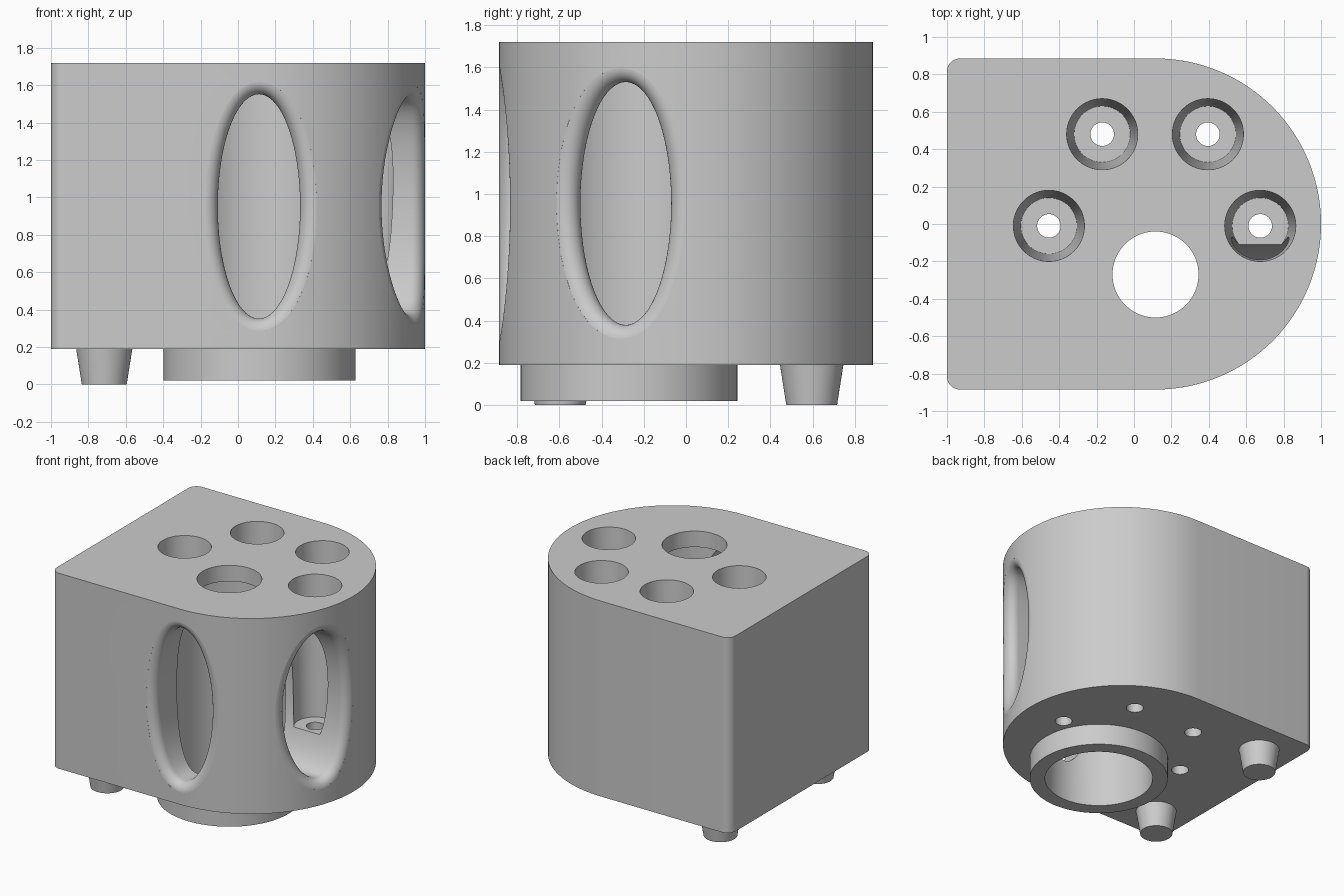
import bpy, bmesh, math
from mathutils import Vector

if "Cube" in bpy.data.objects:
    bpy.data.objects.remove(bpy.data.objects["Cube"], do_unlink=True)

grey = bpy.data.materials.new("plain grey")
grey.use_nodes = True
grey.diffuse_color = (0.6, 0.6, 0.6, 1)
grey.node_tree.nodes["Principled BSDF"].inputs["Base Color"].default_value = (0.6, 0.6, 0.6, 1)

ARC_X, ARC_R = 0.115, 0.885       # centre and radius of the rounded end
BASE, TOP = 0.19, 1.72            # block height range
BORE = (0.115, -0.27)             # bore axis
SEG = 96


def loft(name, rings):
    """Closed solid through a list of equal-length point rings."""
    bm = bmesh.new()
    loops = [[bm.verts.new(p) for p in ring] for ring in rings]
    n = len(loops[0])
    for a, b in zip(loops, loops[1:]):
        for i in range(n):
            j = (i + 1) % n
            bm.faces.new((a[i], a[j], b[j], b[i]))
    bm.faces.new(loops[0])
    bm.faces.new(loops[-1])
    bmesh.ops.recalc_face_normals(bm, faces=bm.faces)
    mesh = bpy.data.meshes.new(name)
    bm.to_mesh(mesh)
    bm.free()
    mesh.materials.append(grey)
    obj = bpy.data.objects.new(name, mesh)
    bpy.context.collection.objects.link(obj)
    return obj


def turned(name, x, y, profile):
    """Round part from (radius, z) pairs about a vertical axis."""
    turns = [math.tau * i / SEG for i in range(SEG)]
    return loft(name, [[(x + r * math.cos(t), y + r * math.sin(t), z) for t in turns]
                       for r, z in profile])


def activate(obj):
    bpy.ops.object.select_all(action="DESELECT")
    obj.select_set(True)
    bpy.context.view_layer.objects.active = obj


def cut(obj, cutter):
    cutter.hide_render = True
    mod = obj.modifiers.new("cut", "BOOLEAN")
    mod.operation, mod.solver, mod.object = "DIFFERENCE", "EXACT", cutter
    activate(obj)
    bpy.ops.object.modifier_apply(modifier=mod.name)
    bpy.data.objects.remove(cutter, do_unlink=True)


def window(name, axis, centre, half_w, half_h, fillet=0.07):
    """Elliptical tunnel with a rolled outer edge, facing the front or the left side."""
    front = axis == "front"
    out = Vector((0, -1, 0)) if front else Vector((1, 0, 0))
    side = Vector((1, 0, 0)) if front else Vector((0, 1, 0))
    steps = 12
    rings = [[] for _ in range(steps + 4)]
    for i in range(SEG):
        t = math.tau * i / SEG
        normal = (side * math.cos(t) / half_w + Vector((0, 0, math.sin(t) / half_h))).normalized()
        wall = centre + side * half_w * math.cos(t) + Vector((0, 0, half_h * math.sin(t)))
        ball = wall + normal * fillet
        # Rolling-ball centre lies on the block outline inset by the fillet
        inset = ARC_R - fillet
        if front:
            off = max(0, ball.x - ARC_X)
            ball.y = -math.sqrt(inset ** 2 - off ** 2)
            skin = Vector((off, ball.y, 0)).normalized()
        else:
            ball.x = ARC_X + math.sqrt(inset ** 2 - ball.y ** 2)
            skin = Vector((ball.x - ARC_X, ball.y, 0)).normalized()
        rings[0].append(wall)
        for k in range(steps + 1):
            d = (-normal).slerp(skin, 0.95 * k / steps)
            rings[k + 1].append(ball + d * fillet)
        clear = rings[steps + 1][-1] + skin * 0.05
        rings[steps + 2].append(clear)
        rings[steps + 3].append(clear + out * (1.3 - clear.dot(out)))
    return loft(name, rings)


# Block: straight sides, small left corners, half-round end
outline = [(ARC_X + ARC_R * math.cos(a), ARC_R * math.sin(a))
           for a in (math.pi * (i / SEG - 0.5) for i in range(SEG + 1))]
for sign, start in ((1, 90), (-1, 180)):
    for i in range(9):
        a = math.radians(start + 90 * i / 8)
        outline.append((-0.93 + 0.07 * math.cos(a), sign * 0.815 + 0.07 * math.sin(a)))
body = loft("body", [[(x, y, z) for x, y in outline] for z in (BASE, TOP)])


# Main bore with a narrower opening in the roof
def bore_cutter():
    return turned("bore_cutter", *BORE,
                  [(0.4, -0.1), (0.4, 1.595), (0.23, 1.595), (0.23, 1.9)])


cut(body, bore_cutter())

# Tapered screw pockets with through holes
for x, y in ((-0.455, -0.01), (-0.17, 0.48), (0.395, 0.48), (0.675, -0.01)):
    cut(body, turned("pocket_cutter", x, y,
                     [(0.063, 0), (0.063, 0.62), (0.15, 0.62), (0.19, TOP), (0.19, 1.9)]))

# Oval windows into the bore
cut(body, window("front_window", "front", Vector((0.112, -0.27, 0.952)), 0.22, 0.6))
cut(body, window("side_window", "left", Vector((0.115, -0.285, 0.955)), 0.215, 0.575))

# Collar under the bore
collar = turned("collar", *BORE, [(0.513, 0.02), (0.513, BASE)])
cut(collar, bore_cutter())

# Tapered feet
feet = [turned(name, -0.715, y, [(0.12, 0), (0.15, BASE)])
        for name, y in (("front_foot", -0.595), ("back_foot", 0.595))]

for part in [body, collar] + feet:
    activate(part)
    bpy.ops.object.shade_smooth_by_angle(angle=math.radians(30))
